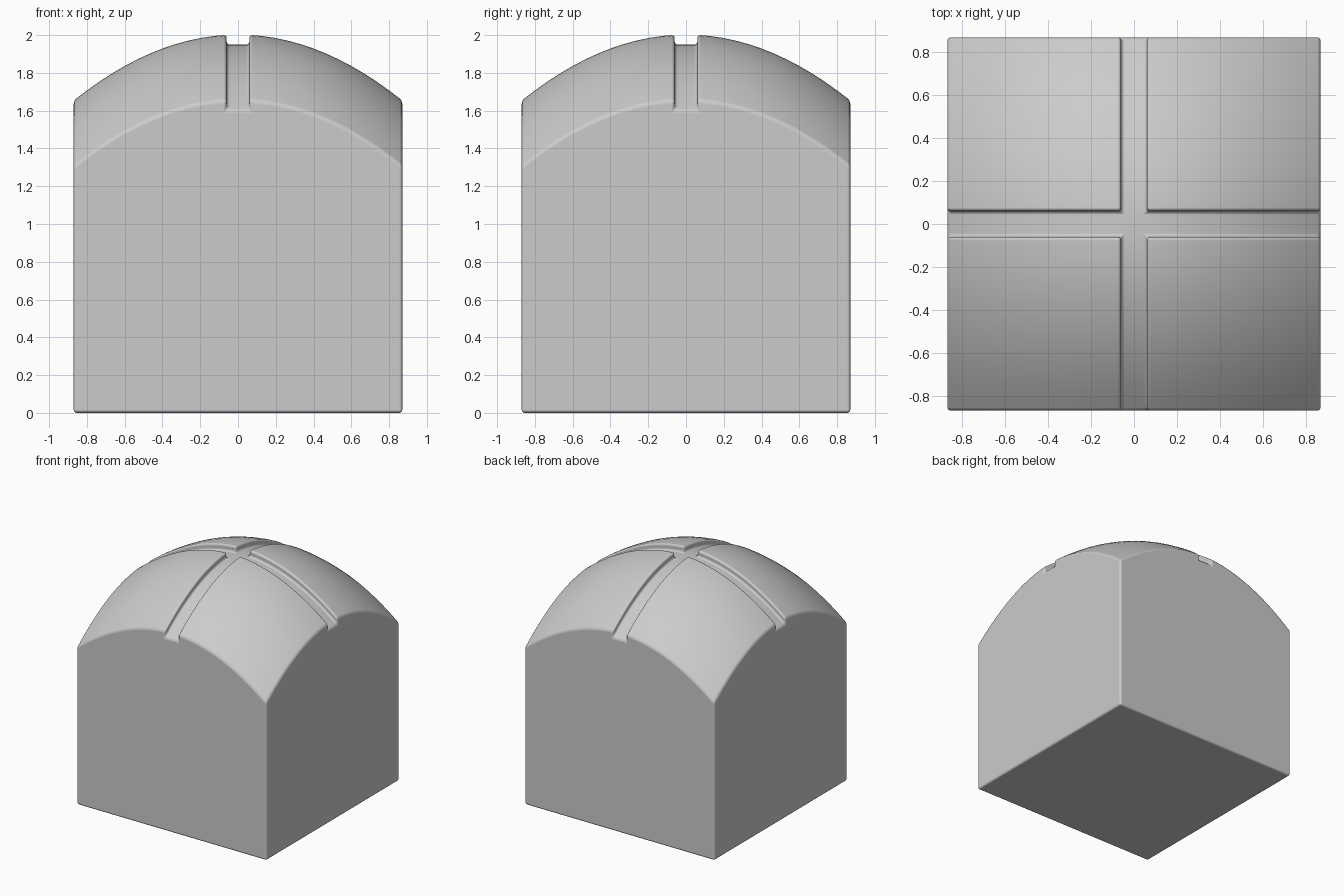
import bpy, bmesh

if "Cube" in bpy.data.objects:
    bpy.data.objects.remove(bpy.data.objects["Cube"])

A = 0.87        # half width of the block
G = 0.06        # half width of the grooves
DEPTH = 0.053   # groove depth
APEX, CURVE = 2.006, 0.462

# grid lines: fine over the pads, one cell across each groove
half = [G + (A - G) * k / 12 for k in range(13)]
line = [-c for c in reversed(half)] + half
N = len(line) - 1
MID = N // 2

bm = bmesh.new()
cache = {}


def vert(i, j, low):
    """Point on the crowned top, or on the groove floor when low."""
    key = (i, j, low)
    if key not in cache:
        x, y = line[i], line[j]
        z = APEX - CURVE * (x * x + y * y) - DEPTH * low
        cache[key] = bm.verts.new((x, y, z))
    return cache[key]


def is_low(i, j):
    return i == MID or j == MID


# crowned pads and cross-shaped groove floor
for i in range(N):
    for j in range(N):
        w = is_low(i, j)
        bm.faces.new([vert(i, j, w), vert(i + 1, j, w),
                      vert(i + 1, j + 1, w), vert(i, j + 1, w)])

# groove walls
for i in range(N):
    for j in range(N):
        if i + 1 < N and is_low(i, j) != is_low(i + 1, j):
            p, q = (i + 1, j), (i + 1, j + 1)
            bm.faces.new([vert(*p, False), vert(*q, False), vert(*q, True), vert(*p, True)])
        if j + 1 < N and is_low(i, j) != is_low(i, j + 1):
            p, q = (i, j + 1), (i + 1, j + 1)
            bm.faces.new([vert(*p, False), vert(*q, False), vert(*q, True), vert(*p, True)])

# four flat sides, each following the crown and groove notch
base = {(i, j): bm.verts.new((line[i], line[j], 0)) for i in (0, N) for j in (0, N)}
sides = [lambda k: (k, 0), lambda k: (N, k), lambda k: (N - k, N), lambda k: (0, N - k)]
for at in sides:
    loop = [base[at(0)]]
    for k in range(N):
        for m in (k, k + 1):
            v = vert(*at(m), k == MID)
            if v is not loop[-1]:
                loop.append(v)
    loop.append(base[at(N)])
    bm.faces.new(loop)

# underside
bm.faces.new([base[0, 0], base[0, N], base[N, N], base[N, 0]])
bmesh.ops.recalc_face_normals(bm, faces=bm.faces)
for f in bm.faces:
    f.smooth = True

mesh = bpy.data.meshes.new("domed_block")
bm.to_mesh(mesh)
bm.free()
block = bpy.data.objects.new("domed_block", mesh)
bpy.context.collection.objects.link(block)

# softened edges
bev = block.modifiers.new("soft_edges", 'BEVEL')
bev.width = 0.017
bev.segments = 4
bev.limit_method = 'ANGLE'
bev.angle_limit = 0.65
bev.harden_normals = True
